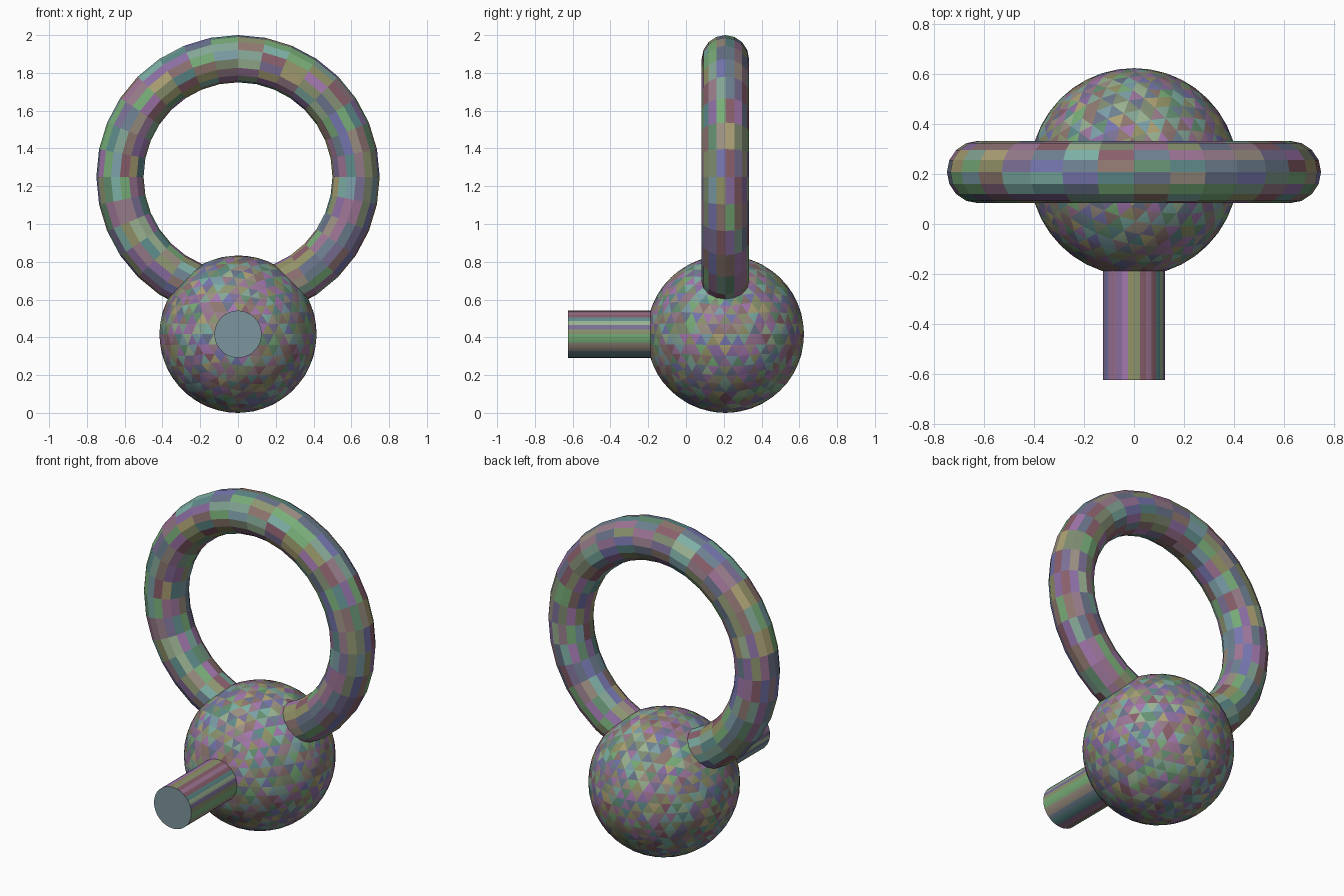
import bpy
import colorsys
import math
import random

if "Cube" in bpy.data.objects:
    bpy.data.objects.remove(bpy.data.objects["Cube"])

random.seed(4)
U = 2 / 4.8                # ball radius; the rest is proportional to it
Y = U / 2                  # depth of the ball and ring centre

# Muted multicolour palette for the mottled surface
palette = []
for i in range(24):
    mat = bpy.data.materials.new(f"mottle_{i + 1}")
    rgb = colorsys.hsv_to_rgb(i / 24, random.uniform(0.3, 0.6), random.uniform(0.24, 0.46))
    mat.diffuse_color = (*rgb, 1)
    mat.use_nodes = True
    mat.node_tree.nodes["Principled BSDF"].inputs["Base Color"].default_value = mat.diffuse_color
    palette.append(mat)
cap_mat = bpy.data.materials.new("cap_teal")
cap_mat.diffuse_color = (0.2, 0.3, 0.34, 1)
cap_mat.use_nodes = True
cap_mat.node_tree.nodes["Principled BSDF"].inputs["Base Color"].default_value = cap_mat.diffuse_color


def finish(name, smooth_angle=None):
    """Name the new object, smooth it and scatter the palette over its faces."""
    obj = bpy.context.object
    obj.name = name
    obj.data.name = name
    for mat in palette + [cap_mat]:
        obj.data.materials.append(mat)
    for face in obj.data.polygons:
        face.material_index = random.randrange(len(palette))
    if smooth_angle:
        bpy.ops.object.shade_smooth_by_angle(angle=math.radians(smooth_angle))
    return obj


# Round ball at the base
bpy.ops.mesh.primitive_ico_sphere_add(subdivisions=4, radius=U, location=(0, Y, U))
finish("ball", 30)

# Upright ring rising out of the ball, faceted
bpy.ops.mesh.primitive_torus_add(major_radius=1.5 * U, minor_radius=0.3 * U,
                                 major_segments=32, minor_segments=16,
                                 location=(0, Y, 3 * U),
                                 rotation=(math.pi / 2, 0, 0))
finish("ring")

# Striped peg from the ball centre towards the front, with plain teal ends
bpy.ops.mesh.primitive_cylinder_add(vertices=32, radius=0.3 * U, depth=2 * U,
                                    end_fill_type='TRIFAN',
                                    location=(0, Y - U, U),
                                    rotation=(math.pi / 2, 0, 0))
peg = finish("peg", 30)
for face in peg.data.polygons:
    if abs(face.normal.z) > 0.9:
        face.material_index = len(palette)
